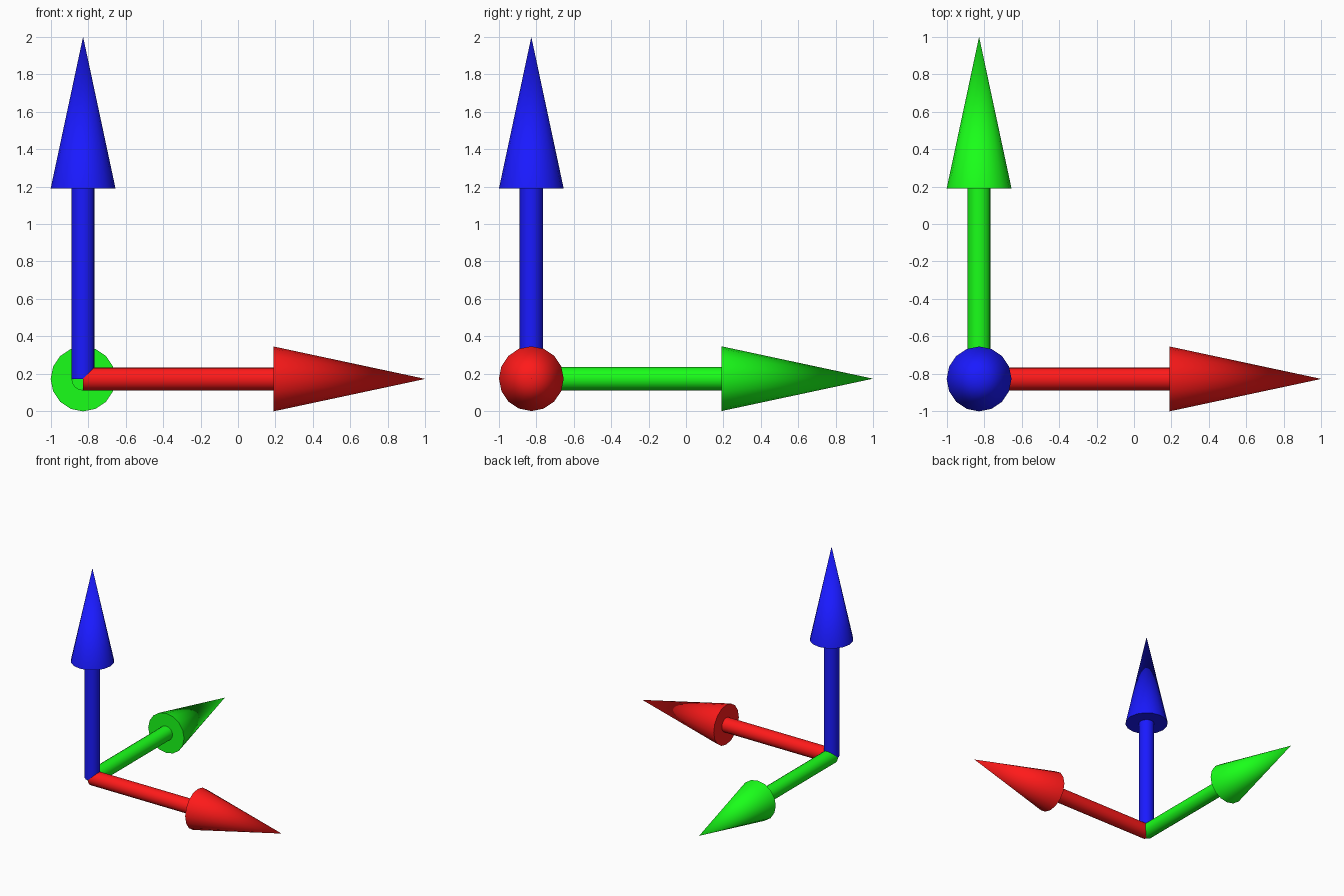
import bpy
from math import radians
from mathutils import Vector

if "Cube" in bpy.data.objects:
    bpy.data.objects.remove(bpy.data.objects["Cube"])

SIDES = 16
HEAD_R, SHAFT_R = 0.173, 0.062
SHAFT_LEN, HEAD_LEN = 1.017, 0.81
ORIGIN = Vector((-1 + HEAD_R, -1 + HEAD_R, HEAD_R))


def cone(name, direction, start, length, r1, r2, mat):
    """Tapered round part lying along one axis, measured from the shared origin."""
    bpy.ops.mesh.primitive_cone_add(
        vertices=SIDES, radius1=r1, radius2=r2, depth=length,
        location=ORIGIN + direction * (start + length / 2),
        rotation=direction.to_track_quat('Z', 'Y').to_euler())
    ob = bpy.context.object
    ob.name = name
    ob.data.materials.append(mat)
    bpy.ops.object.shade_smooth_by_angle(angle=radians(40))


# One arrow per axis: shaft plus pointed head
for axis, direction, color in (
        ("x", Vector((1, 0, 0)), (1.0, 0.01, 0.01, 1)),
        ("y", Vector((0, 1, 0)), (0.01, 1.0, 0.01, 1)),
        ("z", Vector((0, 0, 1)), (0.01, 0.01, 1.0, 1))):
    mat = bpy.data.materials.new(axis + "_arrow_color")
    mat.diffuse_color = color
    mat.use_nodes = True
    mat.node_tree.nodes["Principled BSDF"].inputs["Base Color"].default_value = mat.diffuse_color
    cone(axis + "_arrow_shaft", direction, 0, SHAFT_LEN, SHAFT_R, SHAFT_R, mat)
    cone(axis + "_arrow_head", direction, SHAFT_LEN, HEAD_LEN, HEAD_R, 0, mat)
